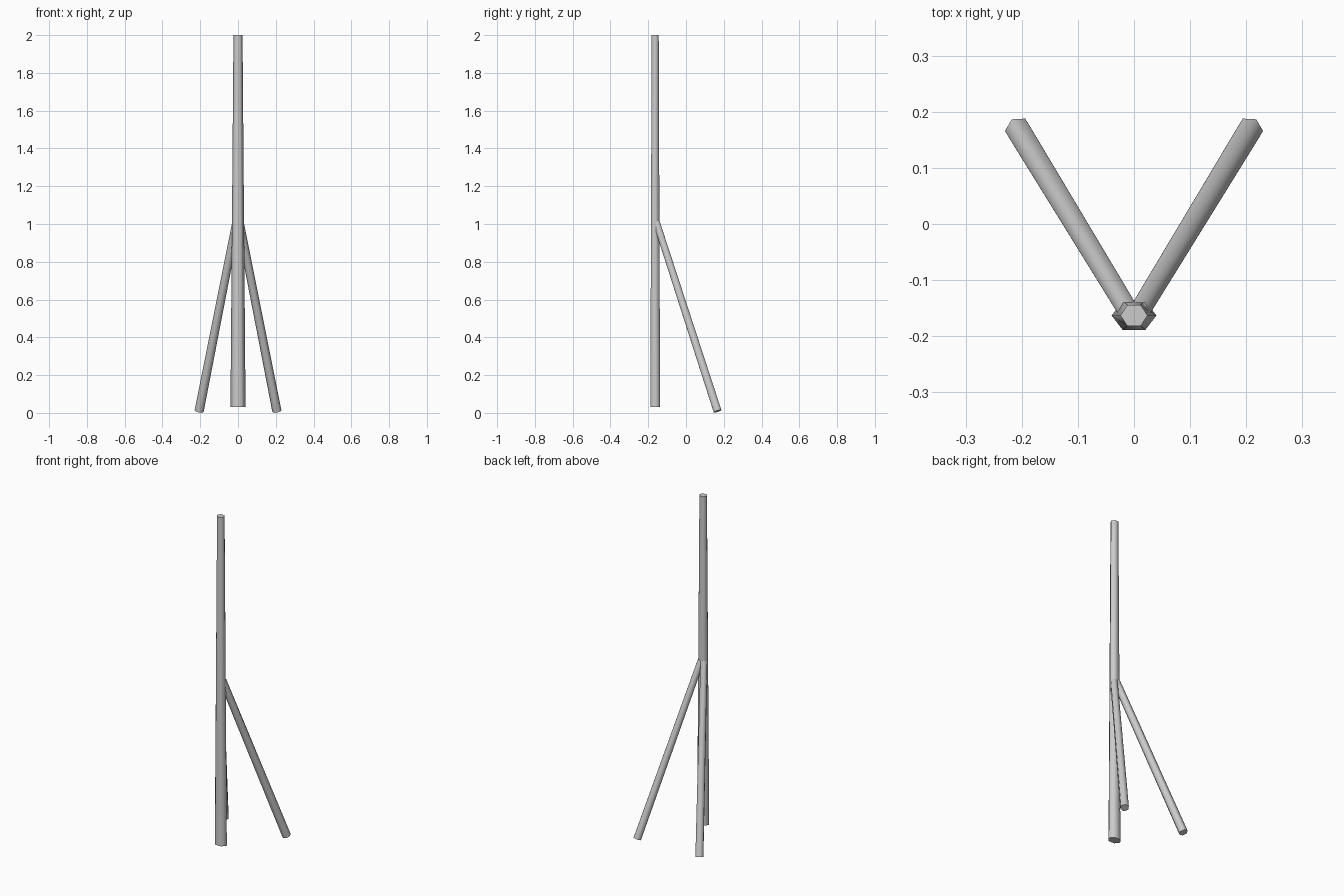
import bpy, bmesh, math
from mathutils import Vector

if "Cube" in bpy.data.objects:
    bpy.data.objects.remove(bpy.data.objects["Cube"])

SIDES = 6


def tapered_rod(name, start, end, r_start, r_end, u, v):
    """Capped six-sided rod; u is the corner direction, v the flat direction.
    Each radius is a pair (along u, along v)."""
    bm = bmesh.new()
    rings = []
    for centre, (ru, rv) in ((start, r_start), (end, r_end)):
        ring = []
        for i in range(SIDES):
            a = 2 * math.pi * i / SIDES
            ring.append(bm.verts.new(centre + u * ru * math.cos(a) + v * rv * math.sin(a)))
        rings.append(ring)
    low, high = rings
    for i in range(SIDES):
        j = (i + 1) % SIDES
        bm.faces.new((low[i], low[j], high[j], high[i]))
    bm.faces.new(low[::-1])
    bm.faces.new(high)
    bmesh.ops.recalc_face_normals(bm, faces=bm.faces)
    mesh = bpy.data.meshes.new(name)
    bm.to_mesh(mesh)
    bm.free()
    obj = bpy.data.objects.new(name, mesh)
    bpy.context.collection.objects.link(obj)
    # Smooth sides, sharp end caps
    bpy.ops.object.select_all(action='DESELECT')
    obj.select_set(True)
    bpy.context.view_layer.objects.active = obj
    bpy.ops.object.shade_smooth_by_angle(angle=math.radians(80))
    return obj


# Upright pole: slightly flattened hexagon, narrowing towards the top
tapered_rod("main_pole", Vector((0, -0.163, 0.03)), Vector((0, -0.163, 2.0)),
            (0.04, 0.030), (0.024, 0.0215), Vector((1, 0, 0)), Vector((0, 1, 0)))

# Two splayed support legs, leaning back and outwards
for side, label in ((-1, "left"), (1, "right")):
    foot = Vector((side * 0.206, 0.167, 0.009))
    top = Vector((side * 0.009, -0.157, 1.01))
    axis = (top - foot).normalized()
    flat = axis.cross(Vector((0, 0, 1))).normalized()
    corner = flat.cross(axis).normalized()
    tapered_rod(label + "_support_leg", foot, top,
                (0.0245, 0.0245), (0.021, 0.021), corner, flat)
